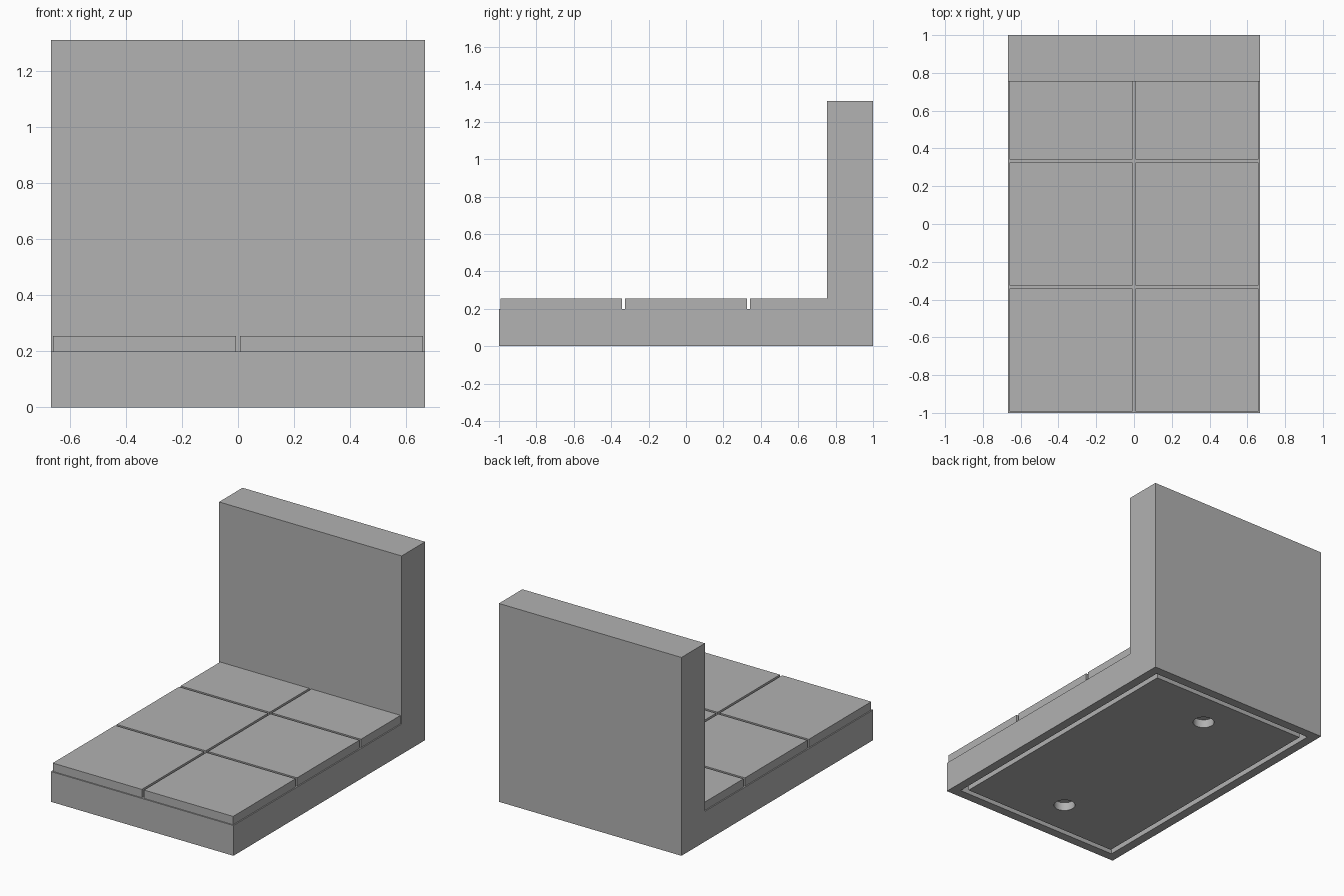
import bpy
import bmesh
from mathutils import Matrix

if "Cube" in bpy.data.objects:
    bpy.data.objects.remove(bpy.data.objects["Cube"], do_unlink=True)

GREY = (0.445, 0.445, 0.445, 1)
stone = bpy.data.materials.new("stone grey")
stone.use_nodes = True
stone.diffuse_color = GREY
stone.node_tree.nodes["Principled BSDF"].inputs["Base Color"].default_value = GREY

HALF_X, HALF_Y = 0.667, 1.0
BASE_TOP, TILE_TOP, WALL_TOP = 0.2, 0.255, 1.31
WALL_FRONT = 0.755
GAP = 0.008          # half the joint between tiles
RIM, GROOVE, DEPTH = 0.06, 0.035, 0.055


def finish(name, bm):
    bmesh.ops.recalc_face_normals(bm, faces=bm.faces)
    mesh = bpy.data.meshes.new(name)
    bm.to_mesh(mesh)
    bm.free()
    mesh.materials.append(stone)
    obj = bpy.data.objects.new(name, mesh)
    bpy.context.collection.objects.link(obj)
    return obj


def box(name, lo, hi):
    bm = bmesh.new()
    size = [b - a for a, b in zip(lo, hi)]
    mid = [(a + b) / 2 for a, b in zip(lo, hi)]
    bmesh.ops.create_cube(bm, size=1, matrix=Matrix.Translation(mid) @ Matrix.Diagonal((*size, 1)))
    return finish(name, bm)


def cut(target, cutter):
    mod = target.modifiers.new("cut", "BOOLEAN")
    mod.operation = "DIFFERENCE"
    mod.solver = "EXACT"
    mod.object = cutter
    bpy.context.view_layer.objects.active = target
    bpy.ops.object.modifier_apply(modifier=mod.name)
    bpy.data.objects.remove(cutter, do_unlink=True)


# Base slab and back wall as one L-shaped extrusion
bm = bmesh.new()
profile = [(-HALF_Y, 0), (HALF_Y, 0), (HALF_Y, WALL_TOP), (WALL_FRONT, WALL_TOP),
           (WALL_FRONT, BASE_TOP), (-HALF_Y, BASE_TOP)]
face = bm.faces.new([bm.verts.new((-HALF_X, y, z)) for y, z in profile])
side = bmesh.ops.extrude_face_region(bm, geom=[face])["geom"]
bmesh.ops.translate(bm, vec=(2 * HALF_X, 0, 0),
                    verts=[v for v in side if isinstance(v, bmesh.types.BMVert)])
base = finish("base_and_wall", bm)

# Recess in the underside, leaving a rim
rx, ry = HALF_X - RIM, HALF_Y - RIM
cut(base, box("recess_cutter", (-rx, -ry, -0.1), (rx, ry, DEPTH)))

# Bottom panel inside the recess, leaving a groove around it
px, py = rx - GROOVE, ry - GROOVE
panel = box("bottom_panel", (-px, -py, 0), (px, py, DEPTH + 0.02))

# Round sockets in the panel
for y in (-HALF_X, HALF_X):
    bm = bmesh.new()
    bmesh.ops.create_cone(bm, cap_ends=True, segments=32, radius1=0.065, radius2=0.065,
                          depth=2 * DEPTH, matrix=Matrix.Translation((0, y, 0)))
    cut(panel, finish("socket_cutter", bm))
bpy.ops.object.select_all(action="DESELECT")
panel.select_set(True)
bpy.context.view_layer.objects.active = panel
bpy.ops.object.shade_smooth_by_angle()

# Floor tiles, two columns by three rows; the back row stops at the wall
for col, side_name in enumerate(("right", "left")):
    x = (col - 1) * HALF_X
    for row, row_name in enumerate(("front", "middle", "back")):
        y = -HALF_Y + row * HALF_X
        y_end = min(y + HALF_X - GAP, WALL_FRONT)
        box(f"floor_tile_{row_name}_{side_name}",
            (x + GAP, y + GAP, BASE_TOP), (x + HALF_X - GAP, y_end, TILE_TOP))
